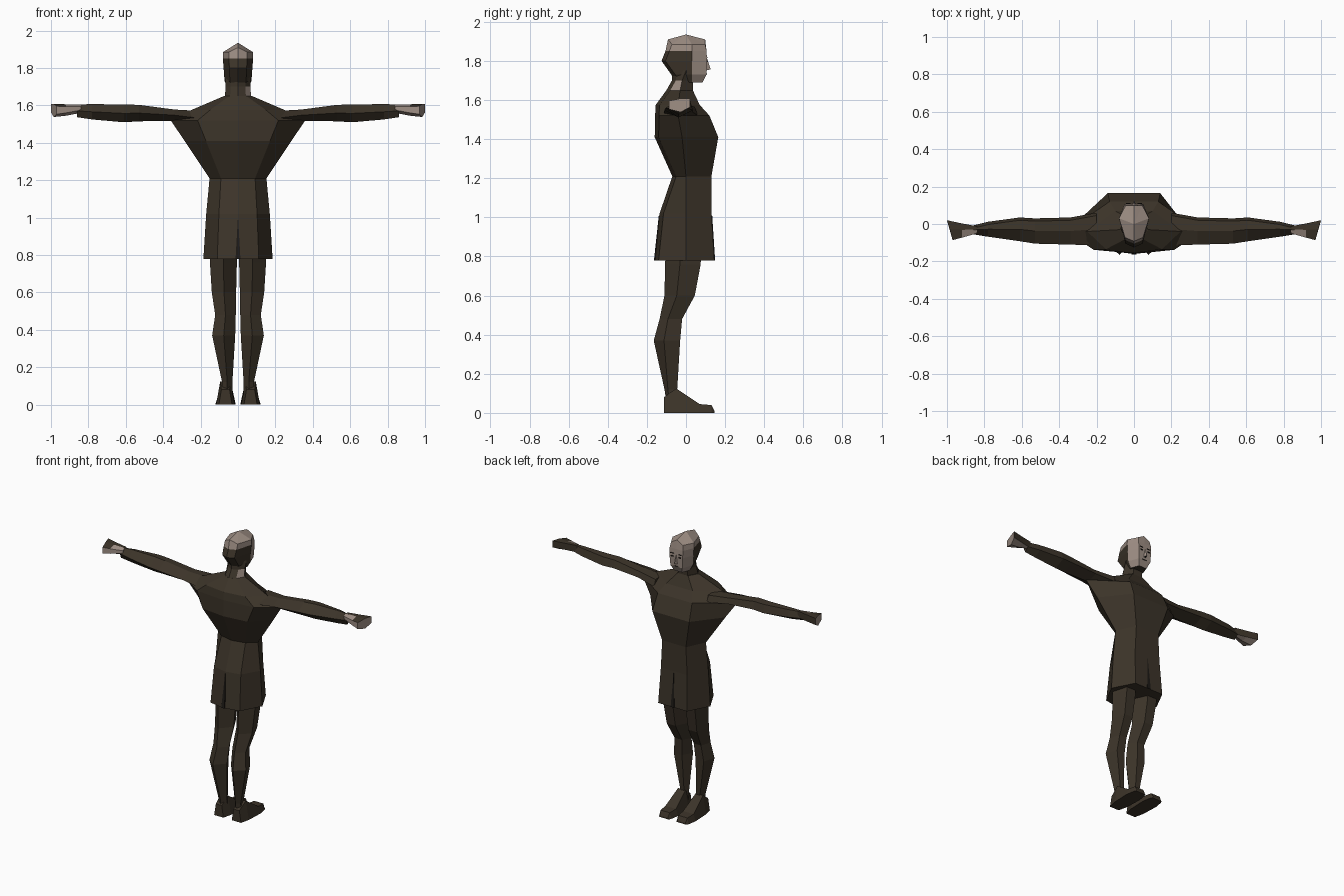
import bpy, bmesh
from mathutils import Vector

cube = bpy.data.objects.get("Cube")
if cube:
    bpy.data.objects.remove(cube)


def material(name, rgb):
    m = bpy.data.materials.new(name)
    m.use_nodes = True
    m.diffuse_color = (*rgb, 1)
    m.node_tree.nodes["Principled BSDF"].inputs["Base Color"].default_value = (*rgb, 1)
    return m


CLOTH = material("dark_brown_cloth", (.045, .034, .022))
SKIN = material("pale_skin", (.34, .27, .23))
INK = material("near_black", (.012, .01, .008))


def loft(name, rings, mats, rule=None, peak=None):
    """Skin a row of equal rings; rule(center, normal) picks the material index."""
    bm = bmesh.new()
    rows = [[bm.verts.new(p) for p in ring] for ring in rings]
    n = len(rows[0])
    for a, b in zip(rows, rows[1:]):
        for i in range(n):
            j = (i + 1) % n
            bm.faces.new((a[i], a[j], b[j], b[i]))
    bm.faces.new(rows[0][::-1])
    if peak:
        tip = bm.verts.new(peak)
        for i in range(n):
            bm.faces.new((rows[-1][i], rows[-1][(i + 1) % n], tip))
    else:
        bm.faces.new(rows[-1])
    bmesh.ops.recalc_face_normals(bm, faces=bm.faces)
    bm.normal_update()
    if rule:
        for f in bm.faces:
            f.material_index = int(rule(f.calc_center_median(), f.normal))
    return finish(name, bm, mats)


def finish(name, bm, mats):
    mesh = bpy.data.meshes.new(name)
    bm.to_mesh(mesh)
    bm.free()
    for m in mats:
        mesh.materials.append(m)
    ob = bpy.data.objects.new(name, mesh)
    bpy.context.collection.objects.link(ob)
    return ob


def body_ring(z, w, back, front, wf, mid=0, lift=0, inset=.02):
    """Eight-sided symmetric section of the body or head."""
    half = [(w * .6, back + inset, z), (w, mid, z), (wf, front, z)]
    other = [(-x, y, h) for x, y, h in reversed(half)]
    return [(0, back, z + lift), *half, (0, front, z + lift), *other]


def plate(name, points, depth, mat):
    """Thin flat plate, extruded along y."""
    rings = [[(x, y + d, z) for x, y, z in points] for d in (0, depth)]
    return loft(name, rings, [mat])


# Tunic: flared skirt, narrow waist, wide chest and sloping shoulders
tunic = [
    (.78, .185, -.16, .145, .11),
    (1.02, .17, -.135, .13, .1),
    (1.21, .152, -.07, .13, .09),
    (1.41, .285, -.16, .165, .14, -.02),
    (1.52, .36, -.158, .12, .13, -.04),
    (1.575, .25, -.155, .07, .1, -.04),
    (1.65, .075, -.1, .035, .04, -.03),
]
loft("tunic", [body_ring(*r) for r in tunic], [CLOTH])

# Neck, with a bare patch at the back of one side
neck = [(1.62, .085, -.11, .045, .04, -.03), (1.65, .07, -.1, .035, .035, -.03),
        (1.7, .066, -.072, .035, .035, -.02), (1.75, .066, -.07, .06, .035, 0)]
loft("neck", [body_ring(*r) for r in neck], [CLOTH, SKIN],
     lambda c, n: c.x > .03 and c.y < -.03 and 1.65 < c.z < 1.7)

# Head: hair below the crown at the back, skin on face and crown
head = [(1.69, .05, -.05, .085, .03), (1.73, .072, -.075, .105, .045),
        (1.8, .077, -.125, .108, .05), (1.85, .081, -.105, .105, .05),
        (1.885, .08, -.092, .098, .045)]
loft("head", [body_ring(*r, mid=.03, lift=.025 if r[0] > 1.87 else 0) for r in head],
     [CLOTH, SKIN], lambda c, n: c.z > 1.86 or c.y > .045, peak=(0, 0, 1.935))

# Nose, mouth, eyes and brows
loft("nose", [[(-.012, .1, 1.75), (.012, .1, 1.75), (0, .126, 1.757)],
              [(-.006, .1, 1.81), (.006, .1, 1.81), (0, .109, 1.81)]], [SKIN, INK],
     lambda c, n: n.z < -.6)


def bar(name, x, z, w, h, y=.103):
    plate(name, [(x - w, y, z - h), (x + w, y, z - h), (x + w, y, z + h), (x - w, y, z + h)],
          .008, INK)


bar("mouth", 0, 1.733, .018, .002, .1)

# Open folds in the middle of the skirt
for side, hem, top in (("back", -.164, -.139), ("front", .141, .126)):
    plate(side + "_skirt_fold", [(-.013, hem, .78), (.013, hem, .78), (0, top, 1.01)], .008, INK)

# Section tables for one limb of each kind
leg = [(.9, .01, .15, -.1, .08), (.76, .006, .15, -.107, .075), (.6, .01, .14, -.11, .045),
       (.48, .012, .122, -.135, -.02), (.37, .015, .138, -.165, -.03),
       (.12, .03, .085, -.11, -.045), (.05, .03, .085, -.1, -.04)]
foot = [(-.113, .035, .022, .08), (-.05, .05, .028, .125),
        (.07, .055, .04, .045), (.13, .045, .035, .04), (.145, .038, .03, .01)]
arm = [(.2, -.115, .06, 1.49, 1.57), (.34, -.11, .035, 1.518, 1.578),
       (.53, -.105, .03, 1.515, 1.603), (.61, -.092, .035, 1.51, 1.605),
       (.78, -.068, .012, 1.525, 1.607), (.86, -.055, -.008, 1.537, 1.605)]
hand = [(.84, -.05, -.012, 1.56, 1.605, 0), (.92, -.073, .003, 1.545, 1.606, 0),
        (.985, -.086, .02, 1.538, 1.608, .015)]


def leg_ring(s, z, xi, xo, yb, yf):
    xm, ym = (xi + xo) / 2, (yb + yf) / 2
    pts = [(xm, yb), (xo, ym - .015), (xo * .8 + xi * .2, yf), (xi * .7 + xo * .3, yf),
           (xi, ym)]
    return [(s * x, y, z) for x, y in pts]


def foot_ring(s, y, w, wt, h):
    return [(s * (.067 + x), y, z) for x, z in ((-w, 0), (w, 0), (wt, h), (-wt, h))]


def arm_ring(s, x, yb, yf, zb, zt):
    ym, zm = (yb + yf) / 2, (zb + zt) / 2
    return [(s * x, y, z) for y, z in ((yb, zm), (ym - .01, zb), (yf, zm - .01),
                                       (yf - .015, zt - .005), (ym, zt))]


def hand_ring(s, x, yb, yf, zb, zt, slant):
    ym = yb * .45 + yf * .55
    return [(s * (x + d), y, z) for y, z, d in ((yb, zb + .015, -slant), (ym, zb, 0),
                                                (yf, zt - .045, slant), (yf, zt, slant),
                                                (ym, zt, 0), (yb, zt - .012, -slant))]


def bare(c, n):
    """Fist end, underside and rear of the hand are bare."""
    return abs(n.x) > .8 or n.y < -.6 or n.z < -.6 or (n.z > .5 and c.y < -.04 and abs(c.x) < .93)


# Limbs and paired face details, both sides
for side, s in (("left", 1), ("right", -1)):
    loft(side + "_leg", [leg_ring(s, *r) for r in leg], [CLOTH])
    loft(side + "_foot", [foot_ring(s, *r) for r in foot], [CLOTH])
    loft(side + "_arm", [arm_ring(s, *r) for r in arm], [CLOTH])
    loft(side + "_hand", [hand_ring(s, *r) for r in hand], [CLOTH, SKIN], bare)
    bar(side + "_eye", s * .03, 1.798, .009, .004)
    bar(side + "_brow", s * .03, 1.818, .012, .002)
